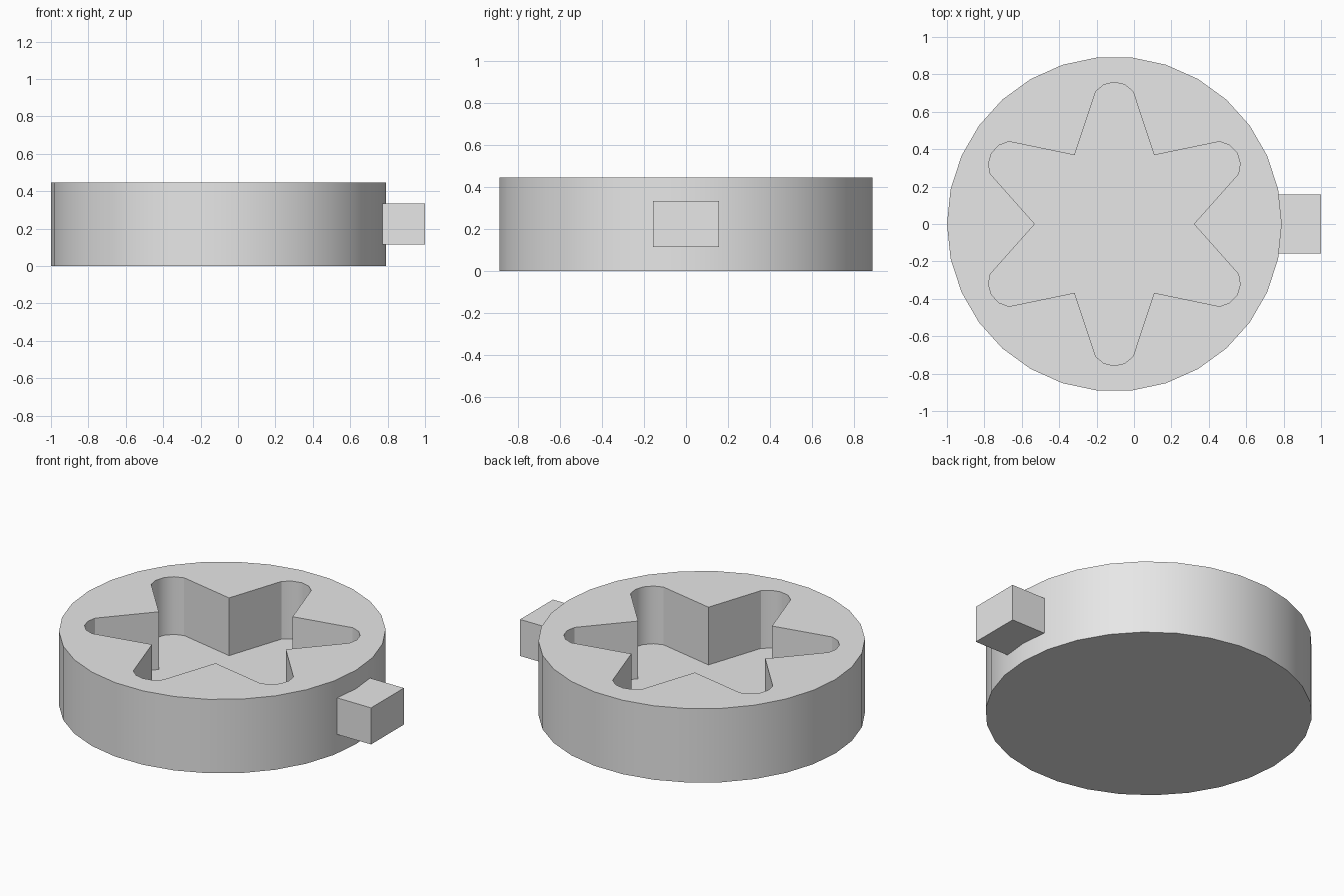
import bpy, bmesh, math
from mathutils import Matrix, Vector

if "Cube" in bpy.data.objects:
    bpy.data.objects.remove(bpy.data.objects["Cube"])

CENTRE_X = -0.105
RADIUS = 0.895
HEIGHT = 0.447
FLOOR = 0.098

grey = bpy.data.materials.new("plain_grey")
grey.use_nodes = True
grey.diffuse_color = (0.8, 0.8, 0.8, 1)
grey.node_tree.nodes["Principled BSDF"].inputs["Base Color"].default_value = (0.8, 0.8, 0.8, 1)


def prism(name, outline, z0, z1):
    """Extrude a closed outline from z0 up to z1."""
    bm = bmesh.new()
    face = bm.faces.new([bm.verts.new((x, y, z0)) for x, y in outline])
    top = bmesh.ops.extrude_face_region(bm, geom=[face])["geom"]
    moved = [v for v in top if isinstance(v, bmesh.types.BMVert)]
    bmesh.ops.translate(bm, verts=moved, vec=(0, 0, z1 - z0))
    bmesh.ops.recalc_face_normals(bm, faces=bm.faces)
    mesh = bpy.data.meshes.new(name)
    bm.to_mesh(mesh)
    bm.free()
    mesh.materials.append(grey)
    obj = bpy.data.objects.new(name, mesh)
    bpy.context.collection.objects.link(obj)
    return obj


# Round body
sides = 30
circle = [(CENTRE_X + RADIUS * math.cos(math.tau * i / sides),
           RADIUS * math.sin(math.tau * i / sides)) for i in range(sides)]
body = prism("round_body", circle, 0, HEIGHT)

# Six-pointed pocket: one inner corner and one rounded tip, repeated
arc_radius, arc_centre, half_angle, steps = 0.125, 0.633, math.radians(53), 4
sector = [Vector((0.425 * math.sin(math.pi / 6), 0.425 * math.cos(math.pi / 6)))]
for i in range(steps + 1):
    a = half_angle * (1 - 2 * i / steps)
    sector.append(Vector((arc_radius * math.sin(a), arc_centre + arc_radius * math.cos(a))))
star = []
for k in range(6):
    turn = Matrix.Rotation(k * math.pi / 3, 2)
    for p in sector:
        q = turn @ p
        star.append((q.x + CENTRE_X, q.y))
cutter = prism("pocket_cutter", star, FLOOR, HEIGHT + 0.2)
cutter.hide_render = True

# Sink the pocket into the body
cut = body.modifiers.new("pocket", "BOOLEAN")
cut.operation = "DIFFERENCE"
cut.solver = "EXACT"
cut.object = cutter
bpy.ops.object.select_all(action="DESELECT")
bpy.context.view_layer.objects.active = body
body.select_set(True)
bpy.ops.object.modifier_apply(modifier=cut.name)
bpy.data.objects.remove(cutter)
bpy.ops.object.shade_smooth_by_angle(angle=math.radians(30))

# Square peg on the left side
prism("side_peg", [(0.75, -0.157), (1, -0.157), (1, 0.157), (0.75, 0.157)], 0.114, 0.335)
